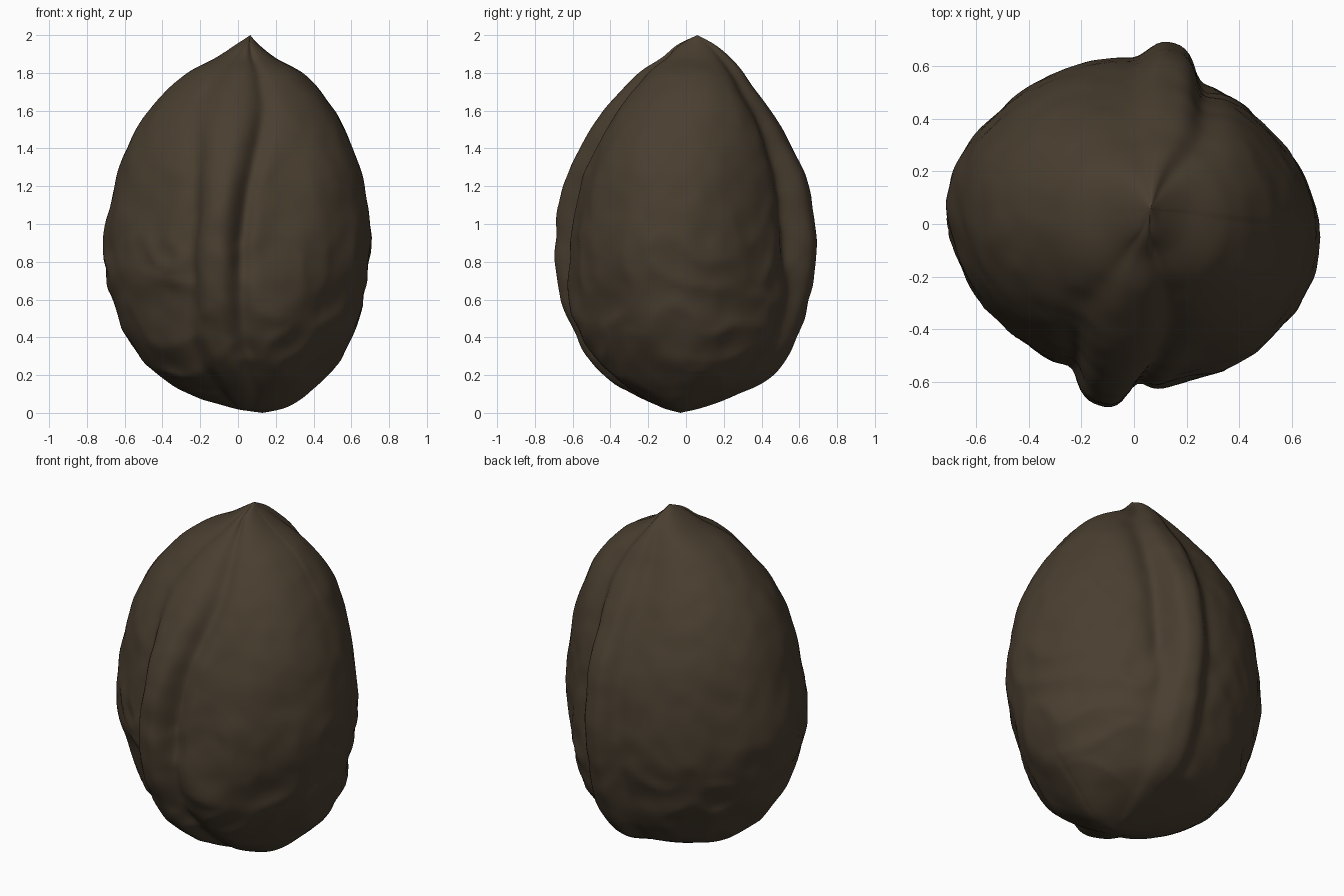
import bpy, bmesh
from math import sin, cos, pi, exp
from mathutils import Vector, noise

if "Cube" in bpy.data.objects:
    bpy.data.objects.remove(bpy.data.objects["Cube"])

# Shell outline from base to tip: height, min x, max x, min y, max y
OUTLINE = [
    (0, .13, .13, -.03, -.03), (.03, -.04, .26, -.13, .08), (.1, -.24, .38, -.27, .27),
    (.2, -.39, .48, -.42, .45), (.4, -.56, .61, -.58, .59), (.65, -.68, .67, -.69, .68),
    (.9, -.71, .71, -.72, .71), (1.2, -.66, .68, -.67, .67), (1.4, -.6, .62, -.58, .58),
    (1.6, -.48, .52, -.45, .46), (1.78, -.3, .37, -.28, .32), (1.88, -.12, .2, -.14, .23),
    (1.95, -.01, .11, -.05, .15), (2, .065, .065, .06, .06)]
# Seam centre lines: height, x
FRONT_SEAM = [(0, .04), (.4, -.13), (.9, -.14), (1.2, -.11), (1.6, -.05), (1.9, .03), (2, .06)]
BACK_SEAM = [(0, .1), (.4, .15), (1.2, .16), (1.7, .13), (2, .065)]
ROWS, COLS = 150, 200


def spline(points, u):
    """Catmull-Rom through points, u from 0 to 1."""
    last = len(points) - 1
    i = min(int(u * last), last - 1)
    t = u * last - i
    a, b, c, d = (Vector(points[max(0, min(last, k))]) for k in range(i - 1, i + 3))
    return b + ((c - a) + ((2 * a - 5 * b + 4 * c - d) + (3 * b - a - 3 * c + d) * t) * t) * t / 2


def lerp(table, z):
    for (z0, x0), (z1, x1) in zip(table, table[1:]):
        if z <= z1:
            return x0 + (x1 - x0) * (z - z0) / (z1 - z0)
    return table[-1][1]


def bell(d, w, power=2):
    return exp(-abs(d / w) ** power)


def ramp(z, start, end):
    """Smooth step from 0 at start to 1 at end."""
    t = max(0, min(1, (z - start) / (end - start)))
    return t * t * (3 - 2 * t)


def section(a, z, cx, hw):
    """Relative radius at angle a: rounded halves, raised seams and creases beside them."""
    top = ramp(z, 1, 1.7)
    base = 1 - ramp(z, .2, .65)
    r = .917 + .02 * top + .06 * cos(2 * a) - .04 * sin(2 * a) + .02 * (1 - 2 * top) * cos(4 * a)
    # Fuller left side near the base, most of all at the front
    r += base * (.09 * max(0, cos(a - 1.25 * pi)) ** 2 + .04 * max(0, cos(a - .75 * pi)) ** 2)
    x = cx + hw * cos(a)
    size = min(1, hw / .5)
    side = abs(sin(a)) ** .5
    low = 1 - ramp(z, .5, .95)
    if sin(a) < 0:
        size *= 1 + .35 * bell(z - 1.6, .35)
        d = x - lerp(FRONT_SEAM, z)
        # Raised front seam, deep right crease, soft left crease, lower bulge
        r += side * (.12 * bell(d, .11 * size, 3)
                     - (.06 - .03 * low) * bell(d - .16 * size, .05 * size)
                     - .03 * bell(d + .14 * size, .06 * size)
                     + (.12 * low - .045) * bell(d - .32 * size, .17))
    else:
        d = x - lerp(BACK_SEAM, z)
        # Raised back seam, right crease that fills in near base and tip, left swelling
        r += side * (.13 * bell(d, .11 * size, 3)
                     - .05 * (1 - low) * bell(d - .17 * size, .06 * size)
                     + (.07 * low + .1 * ramp(z, 1.15, 1.7)) * bell(d - .25 * size, .16)
                     + .01 * bell(d + .27 * size, .16))
    return r


def wrinkle(p):
    """Shallow lengthwise furrows, with knobbly folds on the lower half."""
    furrow = noise.noise(Vector((p.x * 3.2, p.y * 3.2, p.z * 1.3)))
    warp = noise.noise(p * 2.5) * .5
    fold = abs(noise.noise(Vector((p.x * 4 + warp, p.y * 4, p.z * 4.5 + warp))))
    fine = noise.noise(p * 9)
    return .01 * furrow + (1 - ramp(p.z, .6, 1.4)) * (.007 - .03 * fold) + .006 * fine


# Walnut shell lofted from wrinkled rings
bm = bmesh.new()
rings = []
for j in range(1, ROWS):
    u = (1 - cos(pi * j / ROWS)) / 2
    z, x0, x1, y0, y1 = spline(OUTLINE, .3 * u + .7 * j / ROWS)
    cx, cy, hw, hd = (x0 + x1) / 2, (y0 + y1) / 2, (x1 - x0) / 2, (y1 - y0) / 2
    ring = []
    for k in range(COLS):
        a = 2 * pi * k / COLS
        r = section(a, z, cx, hw)
        p = Vector((cx + hw * r * cos(a), cy + hd * r * sin(a), z))
        out = Vector((cos(a), sin(a), 0))
        p += out * wrinkle(p) * min(1, hw / .35)
        ring.append(bm.verts.new(p))
    rings.append(ring)

base = bm.verts.new((.13, -.03, 0))
tip = bm.verts.new((.065, .06, 2))
for k in range(COLS):
    n = (k + 1) % COLS
    bm.faces.new((base, rings[0][n], rings[0][k]))
    bm.faces.new((tip, rings[-1][k], rings[-1][n]))
    for low, high in zip(rings, rings[1:]):
        bm.faces.new((low[k], low[n], high[n], high[k]))
for face in bm.faces:
    face.smooth = True

mesh = bpy.data.meshes.new("walnut_shell")
bm.to_mesh(mesh)
bm.free()
shell = bpy.data.objects.new("walnut_shell", mesh)
bpy.context.collection.objects.link(shell)

# Dark brown shell colour
brown = bpy.data.materials.new("dark_brown")
brown.use_nodes = True
colour = (.067, .048, .029, 1)
brown.diffuse_color = colour
brown.node_tree.nodes["Principled BSDF"].inputs["Base Color"].default_value = colour
mesh.materials.append(brown)
